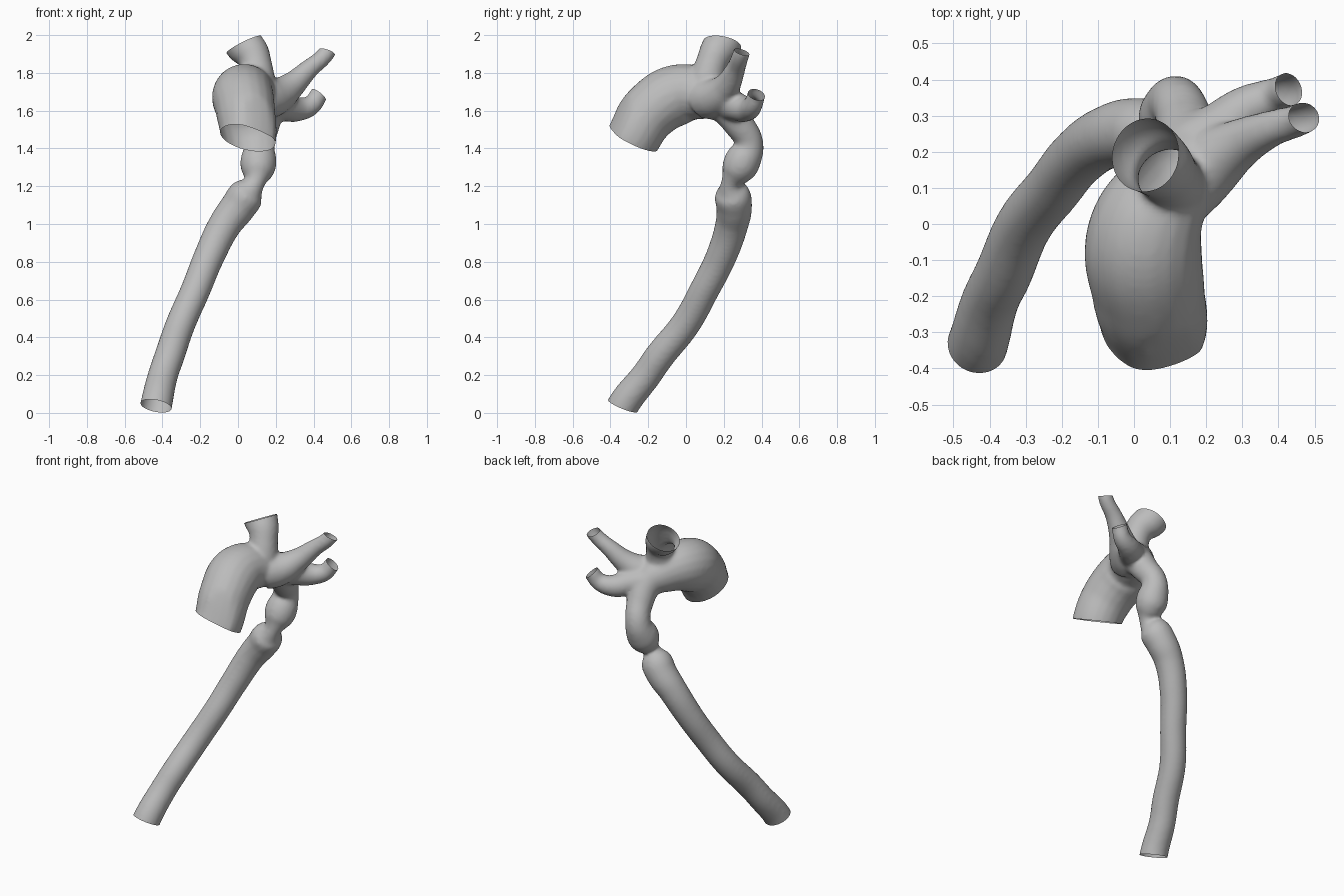
import bpy, bmesh
from mathutils import Vector

cube = bpy.data.objects.get("Cube")
if cube:
    bpy.data.objects.remove(cube, do_unlink=True)

grey = bpy.data.materials.new("vessel_grey")
grey.use_nodes = True
grey.diffuse_color = (0.5, 0.5, 0.5, 1)
grey.node_tree.nodes["Principled BSDF"].inputs["Base Color"].default_value = (0.5, 0.5, 0.5, 1)

OVERSHOOT = 0.07  # tubes run past their open ends and are trimmed later


def evaluated_mesh(obj):
    bpy.context.view_layer.update()
    return bpy.data.meshes.new_from_object(obj.evaluated_get(bpy.context.evaluated_depsgraph_get()))


def tube(points):
    """Closed tube mesh through (x, y, z, radius) points."""
    curve = bpy.data.curves.new("tube_path", "CURVE")
    curve.dimensions = "3D"
    curve.bevel_depth = 1
    curve.bevel_resolution = 8
    curve.resolution_u = 10
    curve.use_fill_caps = True
    spline = curve.splines.new("BEZIER")
    spline.radius_interpolation = "CARDINAL"
    spline.bezier_points.add(len(points) - 1)
    for bp, (x, y, z, r) in zip(spline.bezier_points, points):
        bp.co, bp.radius = (x, y, z), r
        bp.handle_left_type = bp.handle_right_type = "AUTO"
    obj = bpy.data.objects.new("tube_path", curve)
    bpy.context.collection.objects.link(obj)
    mesh = evaluated_mesh(obj)
    bpy.data.objects.remove(obj, do_unlink=True)
    return mesh


def opening(x, y, z, r, normal):
    return Vector((x, y, z)), r, Vector(normal).normalized()


def beyond(end):
    c, r, n = end
    return (*(c + n * OVERSHOOT), r)


def at(end):
    return (*end[0], end[1])


# Open ends: centre, radius, outward direction
inlet = opening(0.054, -0.284, 1.456, 0.149, (-0.23, -0.45, -0.9))
outlet = opening(-0.434, -0.335, 0.037, 0.085, (-0.18, -0.37, -0.9))
first_end = opening(0.032, 0.19, 1.95, 0.104, (-0.42, 0.15, 0.85))
second_end = opening(0.472, 0.295, 1.91, 0.045, (0.3, 0.3, 0.87))
third_end = opening(0.428, 0.373, 1.685, 0.048, (0.55, 0.25, 0.7))

# Main vessel: rising part, arch, narrowing, long descending part
main = [beyond(inlet), at(inlet),
        (0.04, -0.188, 1.597, 0.157), (0.03, -0.03, 1.687, 0.161),
        (0.09, 0.11, 1.677, 0.127), (0.14, 0.2, 1.628, 0.098),
        (0.142, 0.275, 1.535, 0.082), (0.118, 0.333, 1.425, 0.077),
        (0.108, 0.298, 1.33, 0.096), (0.102, 0.265, 1.272, 0.083),
        (0.088, 0.238, 1.215, 0.053), (0.05, 0.245, 1.163, 0.092),
        (0.0, 0.255, 1.09, 0.095), (-0.067, 0.243, 1.0, 0.088),
        (-0.152, 0.187, 0.83, 0.082), (-0.225, 0.097, 0.65, 0.079),
        (-0.304, -0.003, 0.47, 0.079), (-0.363, -0.14, 0.3, 0.08),
        (-0.397, -0.21, 0.2, 0.08), at(outlet), beyond(outlet)]

# Three branches rising from the arch
first = [(0.1, 0.09, 1.68, 0.1), (0.102, 0.112, 1.77, 0.094),
         (0.094, 0.135, 1.848, 0.085), (0.076, 0.158, 1.9, 0.092),
         at(first_end), beyond(first_end)]
second = [(0.125, 0.1, 1.66, 0.11), (0.2, 0.16, 1.675, 0.1), (0.275, 0.212, 1.725, 0.075),
          (0.37, 0.26, 1.815, 0.053), at(second_end), beyond(second_end)]
third = [(0.14, 0.2, 1.64, 0.09), (0.23, 0.255, 1.625, 0.08),
         (0.315, 0.32, 1.608, 0.066), (0.39, 0.353, 1.63, 0.053),
         at(third_end), beyond(third_end)]

# Fuse all tubes into one skin, slightly flattened on one side of the inlet
bm = bmesh.new()
for path in (main, first, second, third):
    bm.from_mesh(tube(path))
flat_point = Vector((0.1, -0.38, 1.489))
flat_normal = Vector((0.43, -0.9, 0.35)).normalized()
for v in bm.verts:
    excess = (v.co - flat_point).dot(flat_normal)
    if excess > 0:
        v.co -= flat_normal * excess * 0.6
raw = bpy.data.meshes.new("vessel_raw")
bm.to_mesh(raw)
bm.free()
vessel = bpy.data.objects.new("branching_vessel", raw)
bpy.context.collection.objects.link(vessel)
remesh = vessel.modifiers.new("fuse", "REMESH")
remesh.mode = "VOXEL"
remesh.voxel_size = 0.011
blend = vessel.modifiers.new("blend", "SMOOTH")
blend.factor = 0.5
blend.iterations = 10
skin = evaluated_mesh(vessel)
vessel.modifiers.clear()

# Trim the ends to leave clean open rims
bm = bmesh.new()
bm.from_mesh(skin)
for c, r, n in (inlet, outlet, first_end, second_end, third_end):
    reach = r * 1.2 + 0.05
    near = [f for f in bm.faces if (f.calc_center_median() - c).length < reach]
    parts = set(near) | {e for f in near for e in f.edges} | {v for f in near for v in f.verts}
    bmesh.ops.bisect_plane(bm, geom=list(parts), plane_co=c, plane_no=n, dist=1e-5)
    outside = [f for f in bm.faces
               if (f.calc_center_median() - c).length < reach
               and (f.calc_center_median() - c).dot(n) > 0]
    bmesh.ops.delete(bm, geom=outside, context="FACES")
for f in bm.faces:
    f.smooth = True
bm.to_mesh(skin)
bm.free()
skin.materials.clear()
skin.materials.append(grey)
vessel.data = skin
